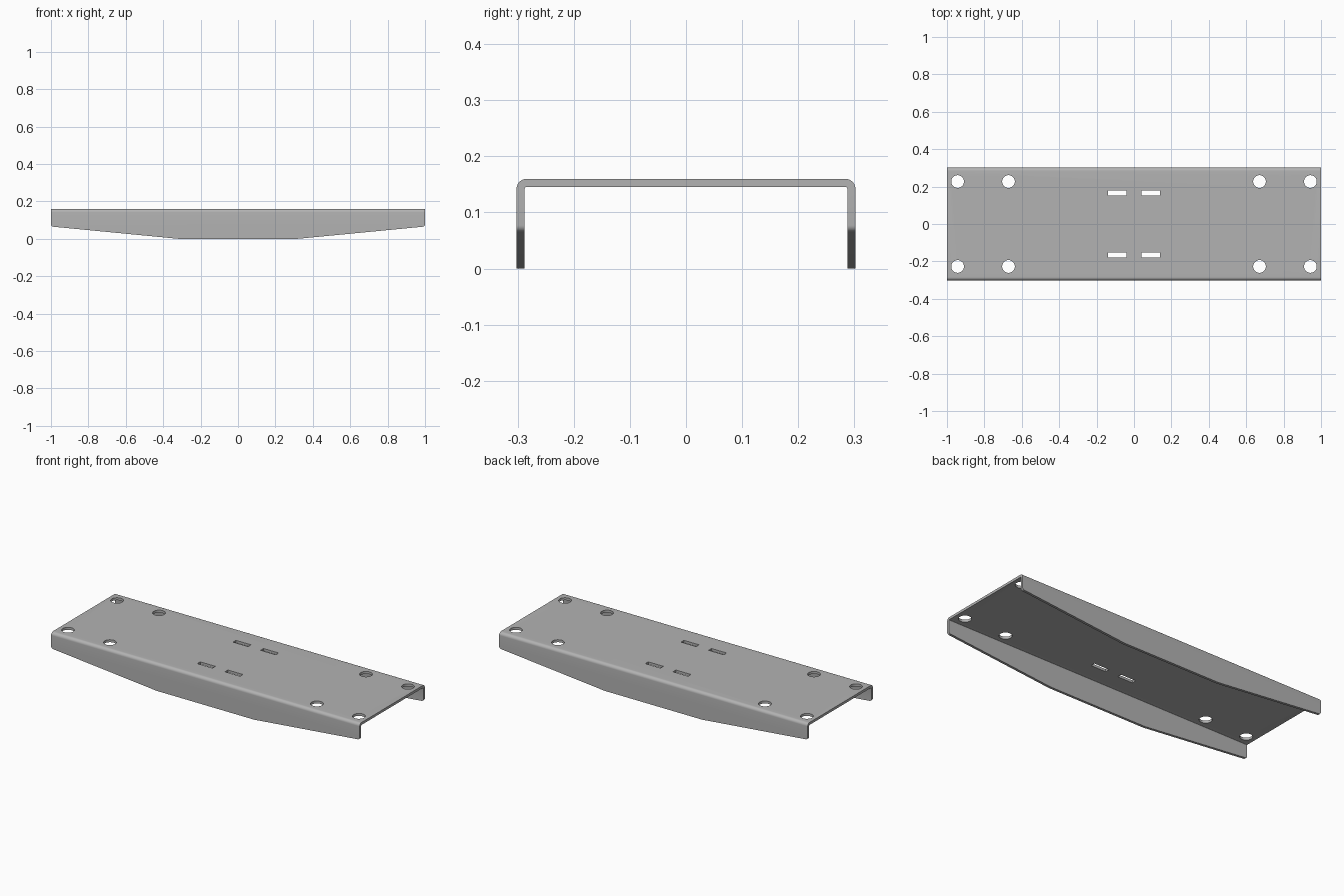
import bpy
import bmesh
import math
from mathutils import Vector

old = bpy.data.objects.get("Cube")
if old:
    bpy.data.objects.remove(old, do_unlink=True)

HALF_WIDTH, HEIGHT, SHEET = 0.302, 0.16, 0.0145
BEND_OUT, BEND_IN = 0.018, 0.0035


def arc(cx, cy, r, start, end, steps):
    """Points on an arc, angles in degrees."""
    angles = [math.radians(start + (end - start) * i / steps) for i in range(steps + 1)]
    return [(cx + r * math.cos(a), cy + r * math.sin(a)) for a in angles]


def prism(name, points, place, depth):
    """Extrude a 2D outline; place maps (u, v) to 3D, depth is the sweep vector."""
    bm = bmesh.new()
    face = bm.faces.new([bm.verts.new(place(u, v)) for u, v in points])
    swept = bmesh.ops.extrude_face_region(bm, geom=[face])
    verts = [g for g in swept["geom"] if isinstance(g, bmesh.types.BMVert)]
    bmesh.ops.translate(bm, verts=verts, vec=Vector(depth))
    bmesh.ops.recalc_face_normals(bm, faces=bm.faces)
    mesh = bpy.data.meshes.new(name)
    bm.to_mesh(mesh)
    bm.free()
    obj = bpy.data.objects.new(name, mesh)
    bpy.context.collection.objects.link(obj)
    return obj


def cut(target, tool, operation):
    """Apply a boolean and discard the tool."""
    tool.hide_render = True
    bpy.context.view_layer.objects.active = target
    mod = target.modifiers.new(tool.name, "BOOLEAN")
    mod.operation, mod.object, mod.solver = operation, tool, "EXACT"
    bpy.ops.object.modifier_apply(modifier=mod.name)
    bpy.data.objects.remove(tool, do_unlink=True)


def mirrored(half):
    return half + [(-u, v) for u, v in reversed(half)]


# Folded sheet: U-shaped section swept along x
outer = [(HALF_WIDTH, -0.05)] + arc(HALF_WIDTH - BEND_OUT, HEIGHT - BEND_OUT, BEND_OUT, 0, 90, 8)
iw, ih = HALF_WIDTH - SHEET, HEIGHT - SHEET
inner = [(iw, -0.05)] + arc(iw - BEND_IN, ih - BEND_IN, BEND_IN, 0, 90, 4)
section = mirrored(outer) + list(reversed(mirrored(inner)))
plate = prism("channel_plate", section, lambda u, v: (-1.1, u, v), (2.2, 0, 0))

# Side outline: tapered flanges with rounded end corners
side = [(0.315, 0.0)] + arc(0.988, 0.077, 0.012, -84, 0, 6) + [(1.0, 0.3)]
trim = prism("flange_trim", mirrored(side), lambda u, v: (u, -0.5, v), (0, 1, 0))
cut(plate, trim, "INTERSECT")

# Round bolt holes and narrow slots, symmetric in x and y
hole = arc(0, 0, 0.034, 0, 350, 35)
slot = [(-0.049, -0.0135), (0.049, -0.0135), (0.049, 0.0135), (-0.049, 0.0135)]
for shape, x, y in ((hole, 0.943, 0.227), (hole, 0.671, 0.227), (slot, 0.0895, 0.165)):
    for sx in (-1, 1):
        for sy in (-1, 1):
            tool = prism("hole_cutter", shape,
                         lambda u, v: (u + sx * x, v + sy * y, 0.1), (0, 0, 0.1))
            cut(plate, tool, "DIFFERENCE")

# Plain grey metal
grey = bpy.data.materials.new("steel grey")
grey.use_nodes = True
colour = (0.45, 0.45, 0.45, 1)
grey.diffuse_color = colour
grey.node_tree.nodes["Principled BSDF"].inputs["Base Color"].default_value = colour
plate.data.materials.clear()
plate.data.materials.append(grey)

# Smooth bends, sharp edges elsewhere
bpy.ops.object.select_all(action="DESELECT")
plate.select_set(True)
bpy.context.view_layer.objects.active = plate
bpy.ops.object.shade_smooth_by_angle(angle=math.radians(30))
